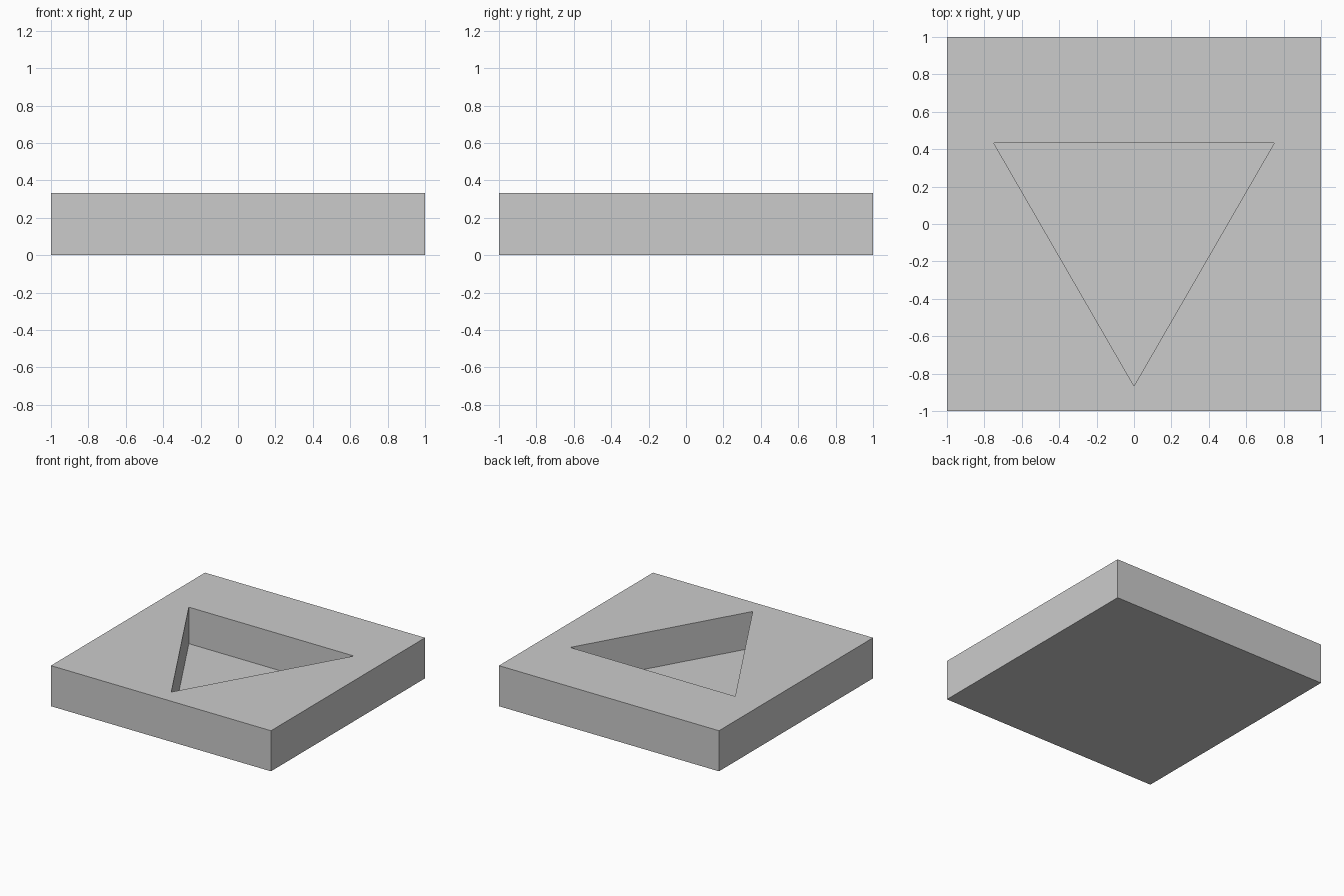
import bpy
import bmesh
from math import pi

if "Cube" in bpy.data.objects:
    bpy.data.objects.remove(bpy.data.objects["Cube"], do_unlink=True)

HEIGHT = 1 / 3
FLOOR = HEIGHT / 10
RADIUS = 0.866

grey = bpy.data.materials.new("plain grey")
grey.use_nodes = True
grey.diffuse_color = (0.6, 0.6, 0.6, 1)
grey.node_tree.nodes["Principled BSDF"].inputs["Base Color"].default_value = grey.diffuse_color

# Square slab
bpy.ops.mesh.primitive_cube_add(size=1, location=(0, 0, HEIGHT / 2))
slab = bpy.context.object
slab.name = "square_slab"
slab.scale = (2, 2, HEIGHT)
bpy.ops.object.transform_apply(location=True, rotation=True, scale=True)
slab.data.materials.append(grey)

# Triangular prism for the pocket, with one corner toward the front
bm = bmesh.new()
corners = bmesh.ops.create_circle(bm, cap_ends=True, segments=3, radius=RADIUS)["verts"]
front = min(corners, key=lambda v: v.co.y)
if abs(front.co.x) > 0.01:
    bmesh.ops.scale(bm, vec=(1, -1, 1), verts=corners)
prism = bmesh.ops.extrude_face_region(bm, geom=bm.faces[:])
top = [g for g in prism["geom"] if isinstance(g, bmesh.types.BMVert)]
bmesh.ops.translate(bm, vec=(0, 0, HEIGHT), verts=top)
bmesh.ops.translate(bm, vec=(0, 0, FLOOR), verts=bm.verts[:])
bmesh.ops.recalc_face_normals(bm, faces=bm.faces[:])
mesh = bpy.data.meshes.new("pocket_cutter")
bm.to_mesh(mesh)
bm.free()
mesh.materials.append(grey)
cutter = bpy.data.objects.new("pocket_cutter", mesh)
bpy.context.collection.objects.link(cutter)

# Cut the pocket, then drop the cutter
cut = slab.modifiers.new("triangular_pocket", "BOOLEAN")
cut.operation = "DIFFERENCE"
cut.solver = "EXACT"
cut.object = cutter
bpy.context.view_layer.objects.active = slab
bpy.ops.object.modifier_apply(modifier=cut.name)
bpy.data.objects.remove(cutter, do_unlink=True)
